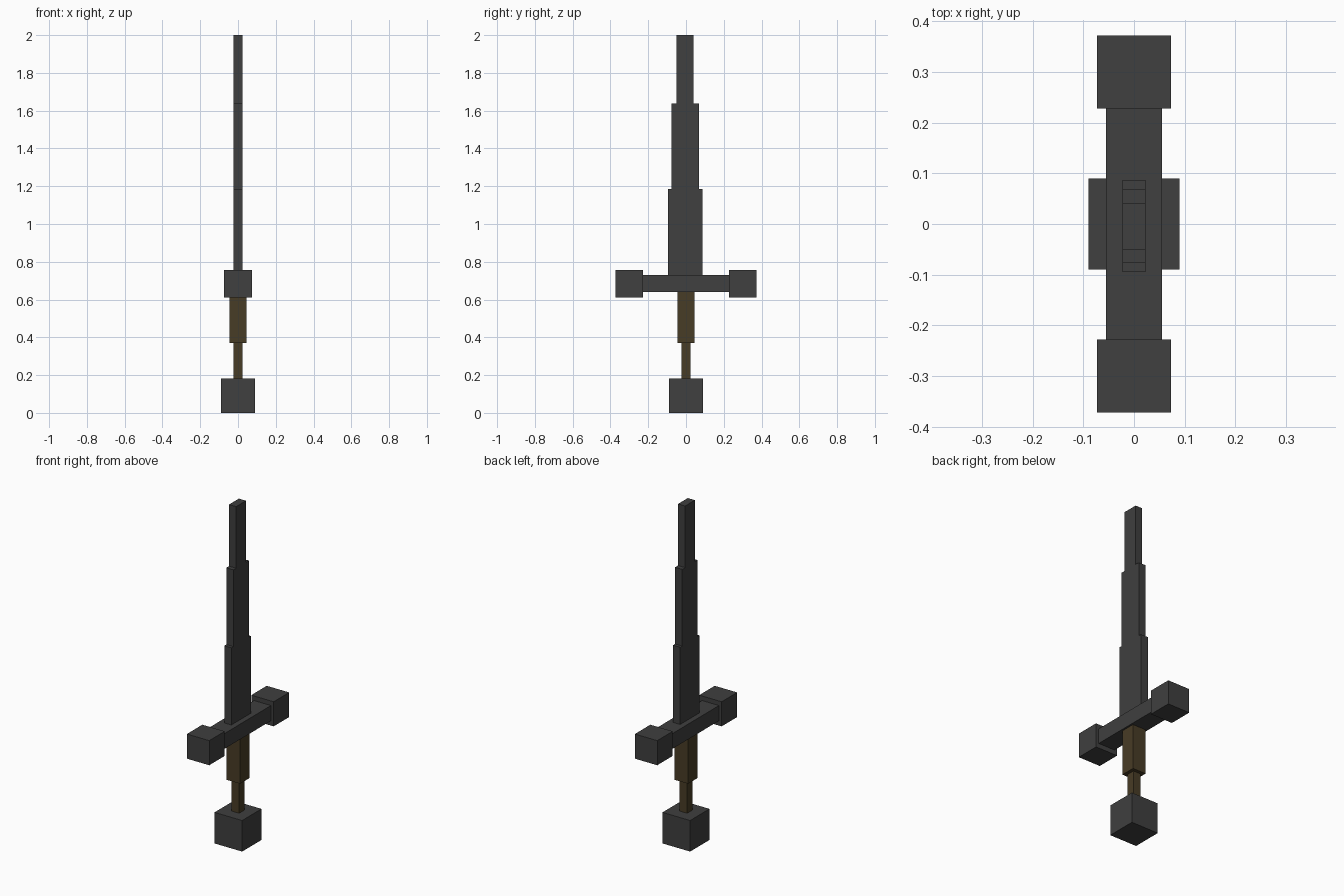
import bpy
import bmesh
from mathutils import Vector

cube = bpy.data.objects.get("Cube")
if cube:
    bpy.data.objects.remove(cube, do_unlink=True)


def make_material(name, rgb):
    mat = bpy.data.materials.new(name)
    mat.use_nodes = True
    color = (*rgb, 1.0)
    mat.diffuse_color = color
    bsdf = next(n for n in mat.node_tree.nodes if n.type == "BSDF_PRINCIPLED")
    bsdf.inputs["Base Color"].default_value = color
    return mat


def box(name, low, high, mat):
    """Flat-sided block between two opposite corners."""
    low, high = Vector(low), Vector(high)
    bm = bmesh.new()
    bmesh.ops.create_cube(bm, size=1)
    bmesh.ops.scale(bm, vec=high - low, verts=bm.verts)
    mesh = bpy.data.meshes.new(name)
    bm.to_mesh(mesh)
    bm.free()
    mesh.materials.append(mat)
    obj = bpy.data.objects.new(name, mesh)
    obj.location = (low + high) / 2
    bpy.context.collection.objects.link(obj)
    return obj


def column(name, half, bottom, top, mat):
    """Square block centred on the vertical axis."""
    return box(name, (-half, -half, bottom), (half, half, top), mat)


metal = make_material("dark grey metal", (0.05, 0.05, 0.05))
leather = make_material("dark brown leather", (0.064, 0.045, 0.019))

# Pommel and stepped grip
column("pommel", 0.09, 0, 0.183, metal)
column("lower_grip", 0.024, 0.183, 0.37, leather)
column("upper_grip", 0.044, 0.37, 0.64, leather)

# Crossguard with a block at each end
box("guard_bar", (-0.055, -0.228, 0.64), (0.055, 0.228, 0.73), metal)
for name, y in (("front_guard_block", -0.3), ("back_guard_block", 0.3)):
    box(name, (-0.073, y - 0.072, 0.612), (0.073, y + 0.072, 0.757), metal)

# Blade narrowing in three steps
bottom = 0.73
for name, front, back, top in (
    ("blade_base", -0.095, 0.087, 1.185),
    ("blade_middle", -0.076, 0.068, 1.637),
    ("blade_tip", -0.05, 0.041, 2.0),
):
    box(name, (-0.023, front, bottom), (0.023, back, top), metal)
    bottom = top
